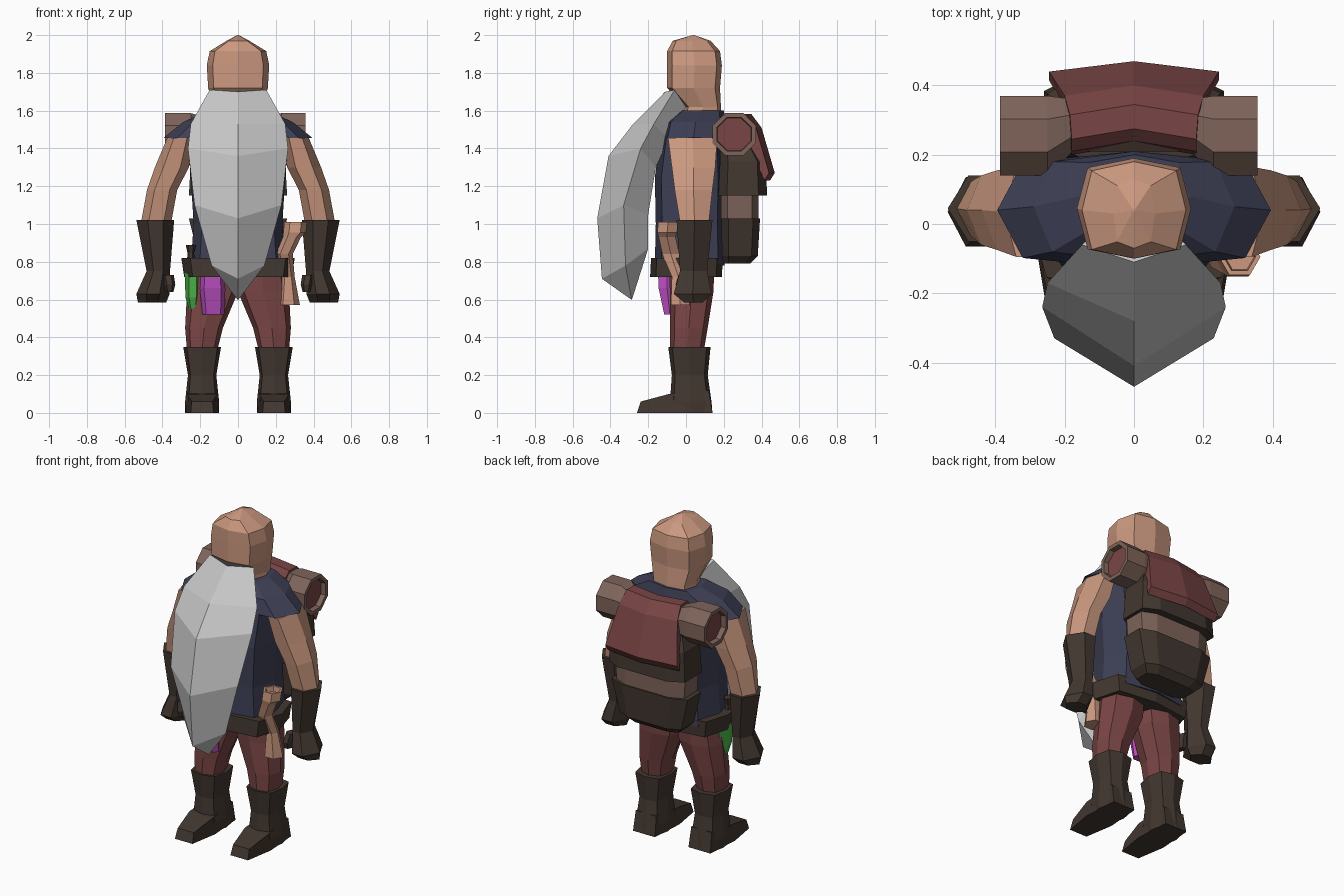
import bpy, bmesh, math


def material(name, r, g, b):
    """Flat material from 0-255 display values."""
    lin = [((c / 255 + 0.055) / 1.055) ** 2.4 for c in (r, g, b)]
    m = bpy.data.materials.new(name)
    m.diffuse_color = (*lin, 1)
    return m


SKIN = material("skin", 204, 153, 128)
GREY = material("beard_grey", 200, 200, 200)
NAVY = material("navy_cloth", 62, 64, 86)
DARK = material("dark_leather", 66, 55, 48)
BROWN = material("brown_cloth", 126, 100, 90)
MAROON = material("maroon_cloth", 122, 69, 69)
GREEN = material("green", 76, 180, 76)
PURPLE = material("purple", 184, 78, 190)


def make(name, rings, mat, sign=1, inset=None):
    """Bridge closed rings of points and cap the ends; inset = (cap indices, width, depth, material)."""
    bm = bmesh.new()
    loops = [[bm.verts.new((x * sign, y, z)) for x, y, z in ring] for ring in rings]
    n = len(loops[0])
    for a, b in zip(loops, loops[1:]):
        for i in range(n):
            j = (i + 1) % n
            bm.faces.new((a[i], a[j], b[j], b[i]))
    caps = [bm.faces.new(loops[0]), bm.faces.new(loops[-1])]
    bmesh.ops.recalc_face_normals(bm, faces=bm.faces[:])
    if inset:
        ids, width, depth, _ = inset
        chosen = [caps[i] for i in ids]
        bmesh.ops.inset_individual(bm, faces=chosen, thickness=width, depth=0)
        bmesh.ops.inset_individual(bm, faces=chosen, thickness=0.004, depth=-depth)
        for f in chosen:
            f.material_index = 1
    bmesh.ops.remove_doubles(bm, verts=bm.verts[:], dist=1e-5)
    me = bpy.data.meshes.new(name)
    bm.to_mesh(me)
    bm.free()
    me.materials.append(mat)
    if inset:
        me.materials.append(inset[3])
    ob = bpy.data.objects.new(name, me)
    bpy.context.collection.objects.link(ob)
    return ob


def loft(name, sections, mat, n=8, p=1.0, flat=False, along_x=False, sign=1, inset=None):
    """Rings (x, y, z, rx, ry); p < 1 squares them off; flat turns them by half a side."""
    angles = [math.tau * (i + (0.5 if flat else 0)) / n for i in range(n)]
    unit = [(math.copysign(abs(math.cos(a)) ** p, math.cos(a)),
             math.copysign(abs(math.sin(a)) ** p, math.sin(a))) for a in angles]
    mx, my = max(u for u, _ in unit), max(v for _, v in unit)
    rings = []
    for x, y, z, rx, ry in sections:
        ring = [(x + u / mx * rx, y + v / my * ry, z) for u, v in unit]
        rings.append([(c, a, b) for a, b, c in ring] if along_x else ring)
    return make(name, rings, mat, sign, inset)


def slab(name, profile, mat, cx=0.0, bulge=0.0, sign=1):
    """Side profile of (y, z, half width) points, spanned across x."""
    rings = [[(cx + s * hw, y + (bulge if s == 0 else 0), z) for y, z, hw in profile]
             for s in (-1, 0, 1)]
    return make(name, rings, mat, sign)


# Head and neck
loft("head", [(0, .08, 1.55, .13, .11), (0, .09, 1.62, .13, .095), (0, .04, 1.72, .158, .14),
              (0, .045, 1.84, .165, .145), (0, .04, 1.915, .15, .14), (0, .03, 1.97, .06, .1),
              (0, .04, 2.0, .004, .004)], SKIN, p=.6)

# Beard: front ridge, two sides and a flat back per level
beard = []
for yf, zf, w, ys, zs, yb, zb in [(-.11, 1.70, .15, -.06, 1.71, 0, 1.62),
                                  (-.28, 1.53, .25, -.17, 1.53, -.09, 1.45),
                                  (-.41, 1.36, .265, -.24, 1.40, -.16, 1.30),
                                  (-.47, 1.03, .23, -.33, 1.10, -.20, 1.05),
                                  (-.445, .71, .14, -.32, .78, -.20, .87),
                                  (-.29, .60, .003, -.288, .60, -.286, .60)]:
    beard.append([(0, yf, zf), (w, ys, zs), (w * .6, yb, zb), (-w * .6, yb, zb), (-w, ys, zs)])
make("beard", beard, GREY)

# Tunic body and shoulder flaps
loft("tunic", [(0, .02, .78, .25, .185), (0, .02, 1.0, .235, .18), (0, .02, 1.25, .25, .185),
               (0, .03, 1.46, .27, .165), (0, .07, 1.57, .17, .13)], NAVY, p=.6)
loft("tunic_shoulders", [(0, .04, 1.455, .395, .17), (0, .05, 1.54, .29, .16),
                         (0, .08, 1.6, .16, .12)], NAVY, n=8, p=.6)

# Belt
loft("belt", [(0, 0, .72, .285, .19), (0, .005, .82, .3, .19)], DARK, p=.5)

# Limbs
for side, s in (("left", 1), ("right", -1)):
    loft(side + "_arm", [(.305, .035, 1.455, .07, .13), (.35, .04, 1.3, .09, .115),
                         (.402, .04, 1.18, .08, .1), (.435, .045, 1.0, .08, .075)],
         SKIN, n=6, sign=s)
    loft(side + "_glove", [(.438, .045, 1.02, .1, .095), (.422, .04, .75, .062, .072),
                           (.45, .035, .63, .088, .1), (.455, .04, .585, .075, .05)],
         DARK, n=6, p=1.3, sign=s)
    loft(side + "_thumb", [(.37, -.01, .73, .03, .03), (.362, -.02, .68, .03, .035),
                           (.362, -.02, .64, .02, .025)], DARK, n=6, sign=s)
    loft(side + "_trouser_leg", [(.125, .03, .76, .13, .12), (.135, .03, .64, .135, .115),
                                 (.18, .015, .45, .1, .1), (.19, .005, .33, .08, .09)],
         MAROON, p=.8, sign=s)
    loft(side + "_boot_shaft", [(.19, .018, .35, .1, .112), (.19, .02, .2, .075, .095),
                                (.19, .025, .06, .09, .11), (.19, .03, 0, .09, .11)],
         DARK, n=8, p=.6, sign=s)
    slab(side + "_boot_foot", [(.14, 0, .075), (-.08, 0, .09), (-.26, 0, .06), (-.24, .06, .055),
                               (-.09, .1, .08), (.12, .12, .07)], DARK, cx=.19, sign=s)

# Backpack: lower bag, middle band, upper bag
loft("lower_bag", [(0, .27, .79, .17, .07), (0, .285, .83, .21, .095), (0, .29, 1.03, .26, .102)],
     DARK, p=.5, flat=True)
loft("middle_bag", [(0, .285, 1.02, .23, .1), (0, .285, 1.16, .24, .1)], BROWN, p=.5, flat=True)
loft("upper_bag", [(0, .3, 1.15, .26, .13), (0, .3, 1.33, .25, .12), (0, .27, 1.43, .2, .09)],
     DARK, p=.5, flat=True)

# Bedroll pinched under the flap, with recessed ends
loft("bedroll", [(.255, 1.475, -.387, .115, .112), (.255, 1.475, -.25, .115, .112),
                 (.285, 1.475, -.175, .075, .09), (.285, 1.475, .165, .075, .09),
                 (.255, 1.475, .23, .115, .112), (.255, 1.475, .357, .115, .112)], BROWN,
     flat=True, along_x=True, inset=((0, 1), .025, .03, MAROON))
slab("pack_flap", [(.2, 1.5, .18), (.21, 1.55, .18), (.245, 1.583, .18), (.315, 1.583, .185),
                   (.37, 1.51, .2), (.44, 1.27, .245), (.415, 1.23, .245), (.33, 1.42, .2)],
     MAROON, bulge=.03)

# Things hung on the belt
loft("purple_pouch", [(-.135, -.1, .74, .06, .048), (-.135, -.1, .66, .068, .045),
                      (-.13, -.085, .52, .058, .03)], PURPLE, n=6, p=.6)
loft("knife_sheath", [(-.24, -.02, .74, .042, .07), (-.24, -.02, .61, .038, .06),
                      (-.238, -.02, .55, .022, .04)], GREEN, n=6)
loft("knife_handle", [(-.25, -.06, .78, .02, .025), (-.25, -.06, .85, .018, .02),
                      (-.25, -.06, .89, .027, .03)], DARK, n=6)
loft("horn", [(.268, -.03, .57, .06, .05), (.265, -.04, .72, .035, .035),
              (.245, -.08, .84, .045, .045), (.285, -.1, .93, .048, .045),
              (.3, -.1, .955, .06, .052), (.305, -.095, 1.01, .06, .052)],
     SKIN, n=6, inset=((1,), .014, .03, SKIN))
